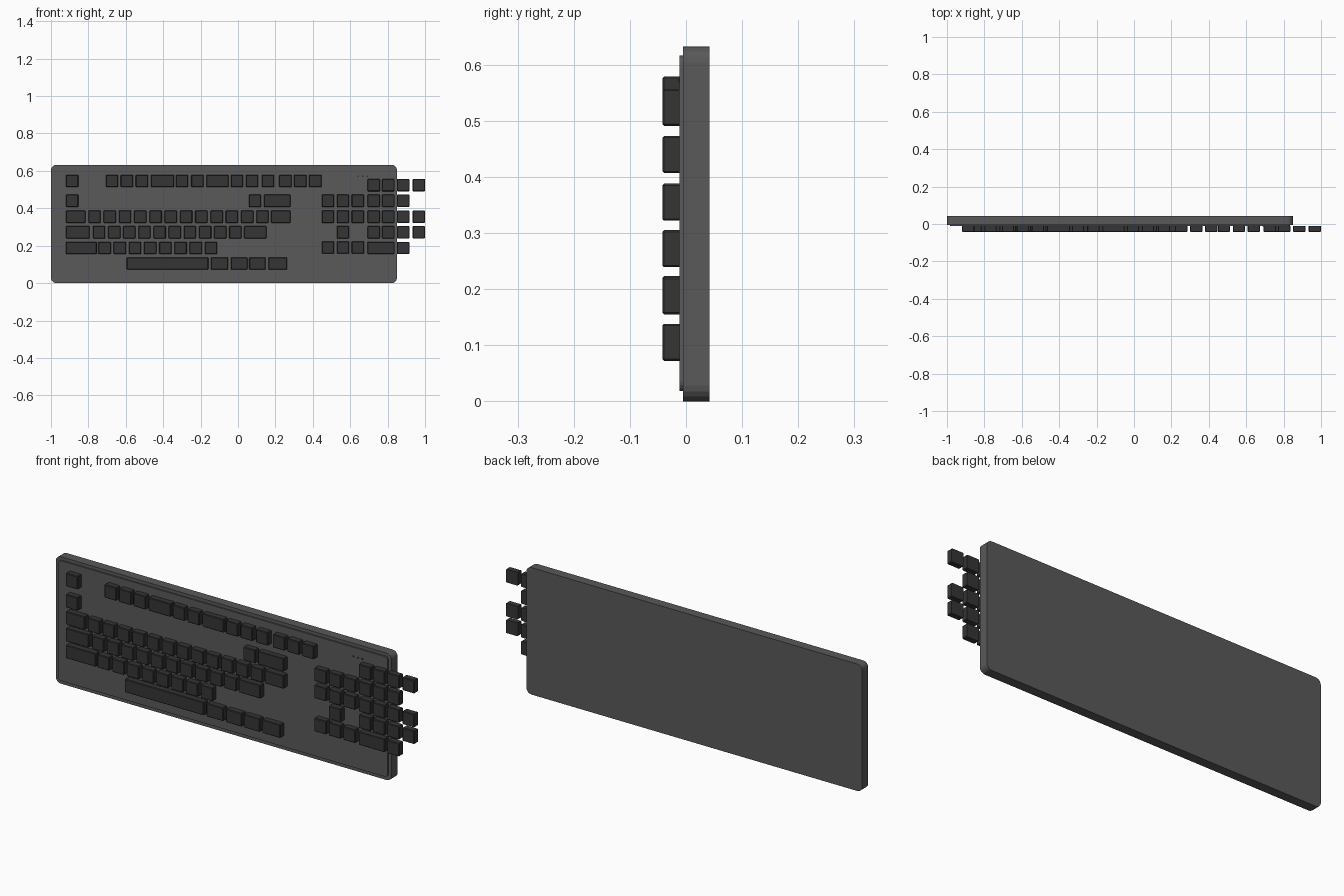
import bpy, bmesh, math

if "Cube" in bpy.data.objects:
    bpy.data.objects.remove(bpy.data.objects["Cube"])

dark = bpy.data.materials.new("key_dark")
dark.diffuse_color = (0.035, 0.035, 0.035, 1)
dark.use_nodes = True
dark.node_tree.nodes["Principled BSDF"].inputs["Base Color"].default_value = dark.diffuse_color
grey = bpy.data.materials.new("case_grey")
grey.diffuse_color = (0.1, 0.1, 0.1, 1)
grey.use_nodes = True
grey.node_tree.nodes["Principled BSDF"].inputs["Base Color"].default_value = grey.diffuse_color


def finish(name, bm, mat):
    bmesh.ops.recalc_face_normals(bm, faces=bm.faces)
    me = bpy.data.meshes.new(name)
    bm.to_mesh(me)
    bm.free()
    me.materials.append(mat)
    ob = bpy.data.objects.new(name, me)
    bpy.context.collection.objects.link(ob)
    return ob


def rounded_slab(name, x0, x1, z0, z1, y0, y1, r, steps=4):
    """Rounded rectangle in XZ, extruded from y0 to y1."""
    bm = bmesh.new()
    corners = [(x1 - r, z1 - r), (x0 + r, z1 - r), (x0 + r, z0 + r), (x1 - r, z0 + r)]
    verts = []
    for i, (cx, cz) in enumerate(corners):
        for s in range(steps + 1):
            a = math.pi / 2 * (i + s / steps)
            verts.append(bm.verts.new((cx + r * math.cos(a), y0, cz + r * math.sin(a))))
    face = bm.faces.new(verts)
    geo = bmesh.ops.extrude_face_region(bm, geom=[face])["geom"]
    for v in geo:
        if isinstance(v, bmesh.types.BMVert):
            v.co.y = y1
    # the extrusion removes the source face, so close that side again if open
    rim = [e for e in bm.edges if e.is_boundary]
    if rim:
        bmesh.ops.holes_fill(bm, edges=rim, sides=0)
    return finish(name, bm, grey)


def key(name, x0, w, z0, h=0.066, back=-0.0115, front=-0.042):
    """Key cap: a box with a small chamfer round its front face."""
    bm = bmesh.new()
    bmesh.ops.create_cube(bm, size=1)
    for v in bm.verts:
        v.co = (x0 + w * (v.co.x + 0.5),
                back if v.co.y > 0 else front,
                z0 + h * (v.co.z + 0.5))
    edges = [e for e in bm.edges if not all(v.co.y > back - 1e-5 for v in e.verts)]
    bmesh.ops.bevel(bm, geom=edges, offset=0.003, segments=1, affect='EDGES')
    return finish(name, bm, dark)


def row(name, z0, keys):
    """Entries are a left edge, or (left edge, width) for wide keys."""
    for i, k in enumerate(keys):
        x, w = k if isinstance(k, tuple) else (k, 0.066)
        key(f"{name}_{i + 1}", x, w, z0)


# Case and raised front plate
rounded_slab("case", -1.0, 0.85, 0.0, 0.632, -0.005, 0.042, 0.028)
rounded_slab("front_plate", -0.983, 0.833, 0.018, 0.616, -0.012, 0.0, 0.018)

# Main key block, top to bottom
row("function_key", 0.513, [-0.92, -0.707, -0.627, -0.547, -0.465, -0.408, -0.332, -0.25,
                            -0.168, -0.116, -0.038, 0.042, 0.127, 0.22, 0.30, 0.38])
row("number_key", 0.407, [-0.92, 0.058, (0.138, 0.142)])
row("upper_letter_key", 0.322, [(-0.92, 0.105)] + [-0.80 + 0.0816 * i for i in range(12)]
    + [(0.176, 0.104)])
row("home_letter_key", 0.239, [(-0.92, 0.127)] + [-0.776 + 0.081 * i for i in range(10)]
    + [(0.032, 0.12)])
row("lower_letter_key", 0.155, [(-0.92, 0.165)] + [-0.746 + 0.0812 * i for i in range(8)])
row("bottom_key", 0.072, [(-0.595, 0.436), (-0.145, 0.092), (-0.038, 0.088),
                          (0.06, 0.088), (0.162, 0.10)])

# Navigation and arrow keys
nav = [0.448, 0.528, 0.608]
row("nav_upper_key", 0.407, nav)
row("nav_lower_key", 0.322, nav)
row("arrow_up_key", 0.239, nav[1:2])
row("arrow_key", 0.157, nav)

# Number pad, overhanging the case edge
pad = [0.693, 0.770, 0.850, 0.934]
row("pad_top_key", 0.491, pad)
row("pad_upper_key", 0.407, pad[:3])
row("pad_middle_key", 0.322, pad)
row("pad_lower_key", 0.239, pad)
row("pad_bottom_key", 0.155, [(0.693, 0.143), 0.850])

# Three tiny indicator lights
for i in range(3):
    bm = bmesh.new()
    bmesh.ops.create_cube(bm, size=1)
    for v in bm.verts:
        v.co = (0.642 + 0.025 * i + 0.008 * v.co.x, -0.012 + 0.002 * v.co.y, 0.571 + 0.006 * v.co.z)
    finish(f"indicator_{i + 1}", bm, dark)
